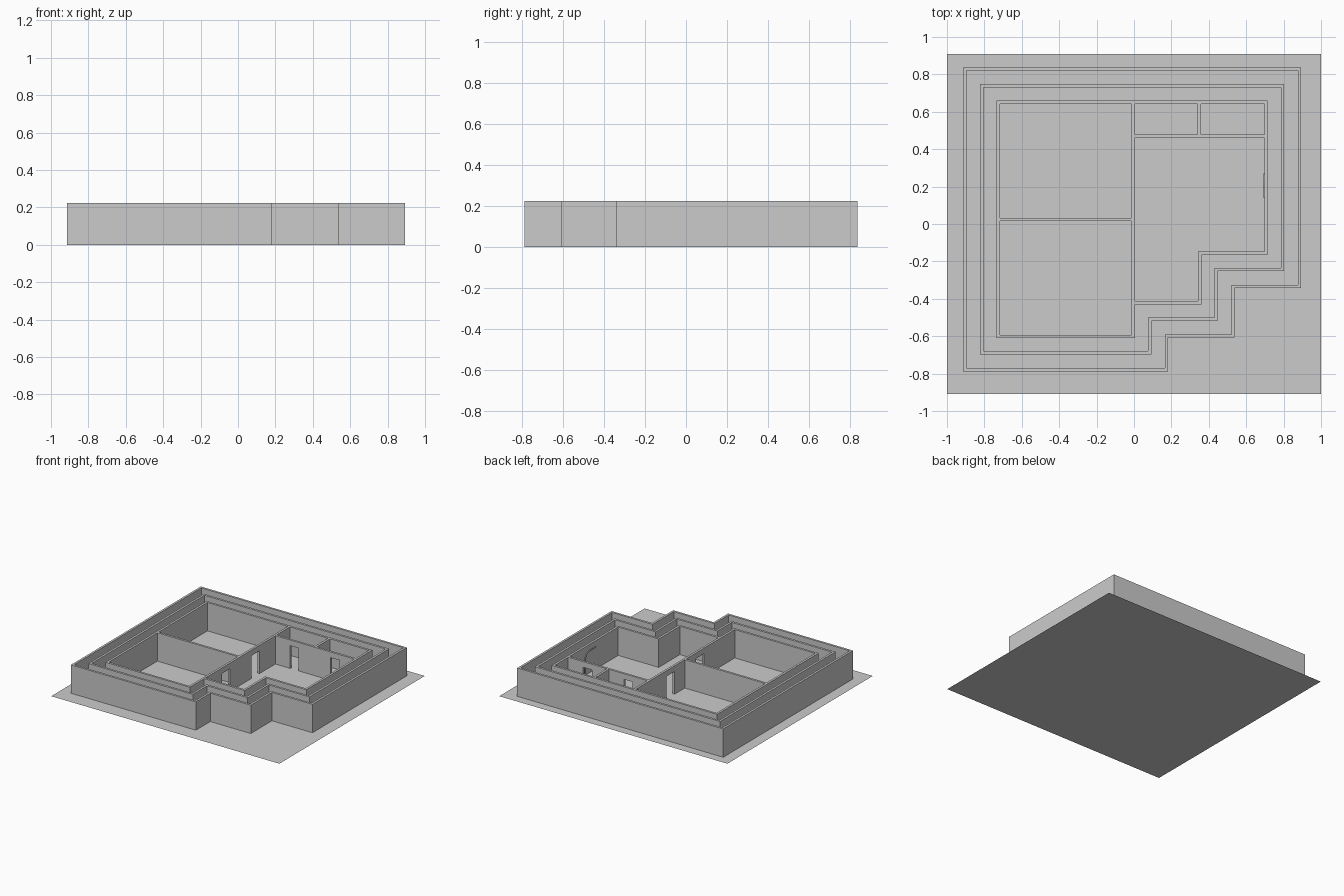
import bpy, bmesh, math

if "Cube" in bpy.data.objects:
    bpy.data.objects.remove(bpy.data.objects["Cube"])

H = 0.225      # wall height
T = 0.0175     # wall thickness
DOOR_H = 0.18


def finish(name, bm):
    bmesh.ops.recalc_face_normals(bm, faces=bm.faces)
    me = bpy.data.meshes.new(name)
    bm.to_mesh(me)
    bm.free()
    ob = bpy.data.objects.new(name, me)
    bpy.context.collection.objects.link(ob)
    return ob


def prism(name, points, offset):
    """Extrude a planar 3D outline by an offset vector."""
    bm = bmesh.new()
    face = bm.faces.new([bm.verts.new(p) for p in points])
    geom = bmesh.ops.extrude_face_region(bm, geom=[face])["geom"]
    verts = [g for g in geom if isinstance(g, bmesh.types.BMVert)]
    bmesh.ops.translate(bm, verts=verts, vec=offset)
    return finish(name, bm)


def outline(d):
    """Stepped house footprint grown outward by d."""
    l, r, b, t = -0.735 - d, 0.715 + d, -0.61 - d, 0.66 + d
    x1, x2, y1, y2 = 0.005 + d, 0.36 + d, -0.43 - d, -0.165 - d
    return [(l, b), (x1, b), (x1, y1), (x2, y1), (x2, y2), (r, y2), (r, t), (l, t)]


def ring_wall(name, d):
    """Closed wall following the footprint."""
    bm = bmesh.new()
    loops = [[bm.verts.new((x, y, z)) for x, y in outline(e)]
             for e, z in ((d, 0), (d, H), (d - T, H), (d - T, 0))]
    n = len(loops[0])
    for k in range(4):
        a, b = loops[k], loops[(k + 1) % 4]
        for i in range(n):
            j = (i + 1) % n
            bm.faces.new((a[i], a[j], b[j], b[i]))
    return finish(name, bm)


def partition(name, axis, pos, start, end, doors=()):
    """Interior wall along an axis, with doorway notches cut in its profile."""
    prof = [(start, 0)]
    for a, b in doors:
        prof += [(a, 0), (a, DOOR_H), (b, DOOR_H), (b, 0)]
    prof += [(end, 0), (end, H), (start, H)]
    if axis == 'x':
        return prism(name, [(u, pos, z) for u, z in prof], (0, T, 0))
    return prism(name, [(pos, u, z) for u, z in prof], (T, 0, 0))


# Flat base sheet
bm = bmesh.new()
bm.faces.new([bm.verts.new(p) for p in
              ((-1, -0.91, 0), (1, -0.91, 0), (1, 0.91, 0), (-1, 0.91, 0))])
finish("base_sheet", bm)

# Three concentric walls
for name, d in (("house_wall", 0), ("middle_wall", 0.0875), ("outer_wall", 0.178)):
    ring_wall(name, d)

# Interior partitions
top = 0.66 - T
partition("central_partition", 'y', -0.0125, -0.4125, top, ((-0.205, -0.105), (0.16, 0.26)))
partition("left_room_partition", 'x', 0.015, -0.735 + T, -0.0125)
partition("small_rooms_partition", 'x', 0.461, 0.005, 0.715 - T, ((0.135, 0.207), (0.487, 0.567)))
partition("small_rooms_divider", 'y', 0.34, 0.461 + T, top)

# Thin curved strip on the right-hand wall of the main room
x = 0.715 - T


def strip_edge(inset):
    r = 0.05 - inset
    arc = [(0.22 + r * math.cos(a), 0.13 + r * math.sin(a))
           for a in (math.pi / 2 * i / 6 for i in range(7))]
    return [(0.27 - inset, 0)] + arc + [(0.14, 0.18 - inset)]


strip = strip_edge(0) + strip_edge(0.006)[::-1]
prism("wall_arch_strip", [(x, y, z) for y, z in strip], (-0.006, 0, 0))
